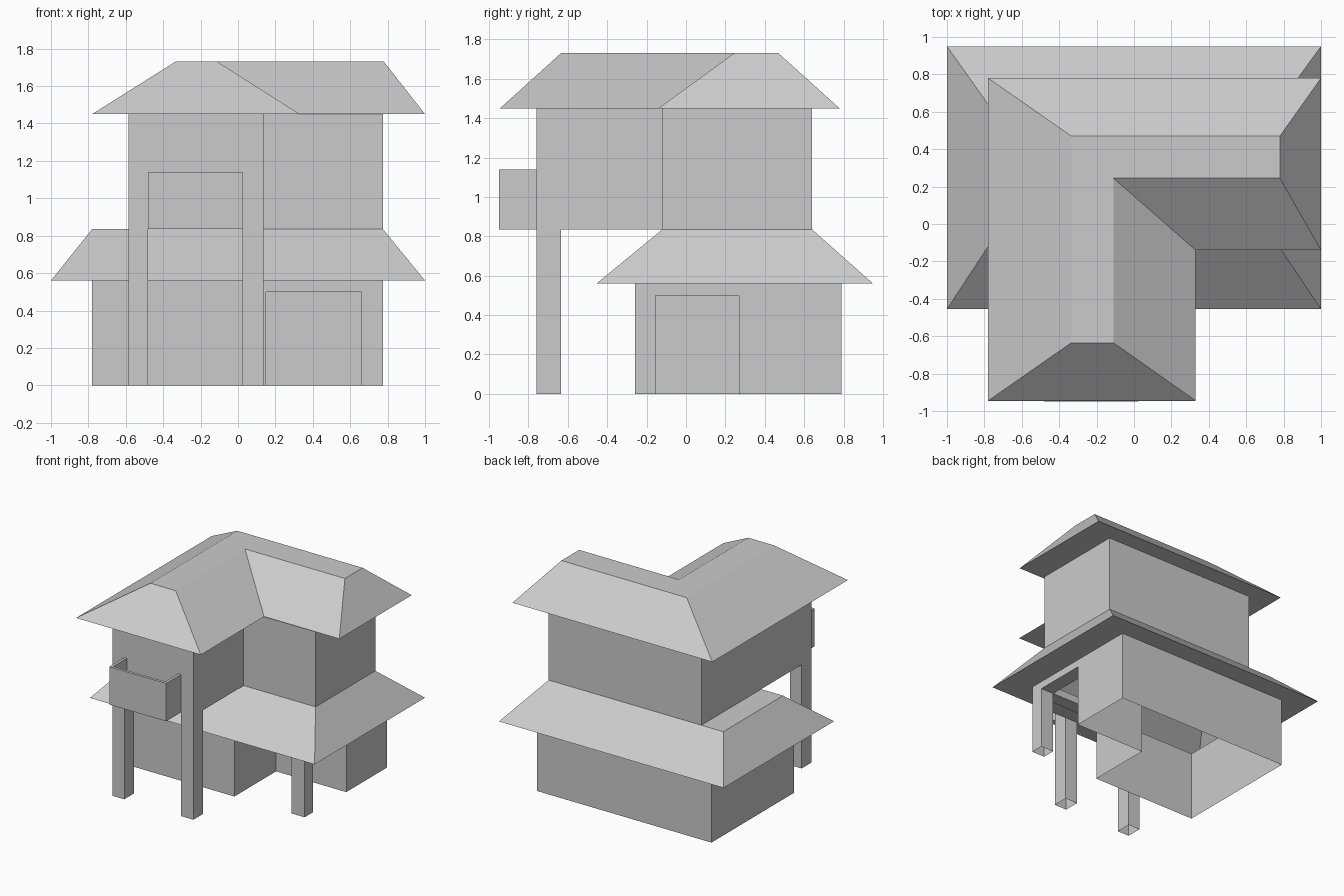
import bpy

if "Cube" in bpy.data.objects:
    bpy.data.objects.remove(bpy.data.objects["Cube"])


def loft(name, rings, bottom=False, top=False):
    """Skin stacked outlines [(points, z), ...], counter-clockwise, with optional caps."""
    n = len(rings[0][0])
    verts = [(x, y, z) for pts, z in rings for x, y in pts]
    faces = []
    for k in range(len(rings) - 1):
        a, b = k * n, (k + 1) * n
        for i in range(n):
            j = (i + 1) % n
            faces.append((a + i, a + j, b + j, b + i))
    if bottom:
        faces.append(tuple(reversed(range(n))))
    if top:
        faces.append(tuple(range(len(verts) - n, len(verts))))
    mesh = bpy.data.meshes.new(name)
    mesh.from_pydata(verts, [], faces)
    mesh.update()
    obj = bpy.data.objects.new(name, mesh)
    bpy.context.collection.objects.link(obj)
    return obj


def rect(x0, x1, y0, y1):
    return [(x0, y0), (x1, y0), (x1, y1), (x0, y1)]


def ell(x0, xi, x1, y0, yi, y1):
    """L outline: back bar plus a front wing on the left."""
    return [(x0, y0), (xi, y0), (xi, yi), (x1, yi), (x1, y1), (x0, y1)]


FLOOR, EAVE, UPPER, TOP_EAVE, RIDGE = 0, 0.56, 0.835, 1.45, 1.73

# Ground storey: shell with the front right corner cut out as a porch, open underneath
ground = [(-0.78, -0.26), (0.15, -0.26), (0.15, 0.27),
          (0.775, 0.27), (0.775, 0.79), (-0.78, 0.79)]
loft("ground_storey_walls", [(ground, FLOOR), (ground, EAVE)])

# Porch corner post and the two beams over its openings
post = rect(0.66, 0.775, -0.26, -0.155)
loft("porch_post", [(post, FLOOR), (post, EAVE)])
for name, beam in (("porch_front_beam", rect(0.15, 0.66, -0.26, -0.155)),
                   ("porch_side_beam", rect(0.66, 0.775, -0.155, 0.27))):
    loft(name, [(beam, 0.5), (beam, EAVE)], bottom=True)

# Lower roof: soffit ring, sloped skirt and flat deck
loft("lower_roof", [(rect(-0.78, 0.775, -0.26, 0.79), EAVE),
                    (rect(-1.0, 1.0, -0.455, 0.95), EAVE),
                    (rect(-0.78, 0.775, -0.12, 0.64), UPPER)], top=True)

# Upper storey: L-shaped walls, with a floor under the projecting wing
upper = ell(-0.585, 0.135, 0.775, -0.76, -0.12, 0.64)
loft("upper_storey_walls", [(upper, UPPER), (upper, TOP_EAVE)])
loft("wing_floor", [(rect(-0.585, 0.135, -0.76, -0.12), UPPER)], bottom=True)

# Posts carrying the wing
for side, x0, x1 in (("left", -0.585, -0.48), ("right", 0.025, 0.135)):
    post = rect(x0, x1, -0.76, -0.635)
    loft(f"wing_post_{side}", [(post, FLOOR), (post, UPPER)])

# Balcony: U-shaped parapet and floor
t = 0.022
bx0, bx1, by0, by1 = -0.48, 0.025, -0.95, -0.76
parapet = [(bx0, by0), (bx1, by0), (bx1, by1), (bx1 - t, by1),
           (bx1 - t, by0 + t), (bx0 + t, by0 + t), (bx0 + t, by1), (bx0, by1)]
loft("balcony_parapet", [(parapet, UPPER), (parapet, 1.14)], bottom=True, top=True)
loft("balcony_floor", [(rect(bx0 + t, bx1 - t, by0 + t, by1), UPPER)], bottom=True)

# Top roof: soffit ring, hipped L slopes and narrow flat ridge
loft("top_roof", [(upper, TOP_EAVE),
                  (ell(-0.78, 0.33, 1.0, -0.945, -0.14, 0.78), TOP_EAVE),
                  (ell(-0.335, -0.11, 0.78, -0.635, 0.245, 0.47), RIDGE)], top=True)
